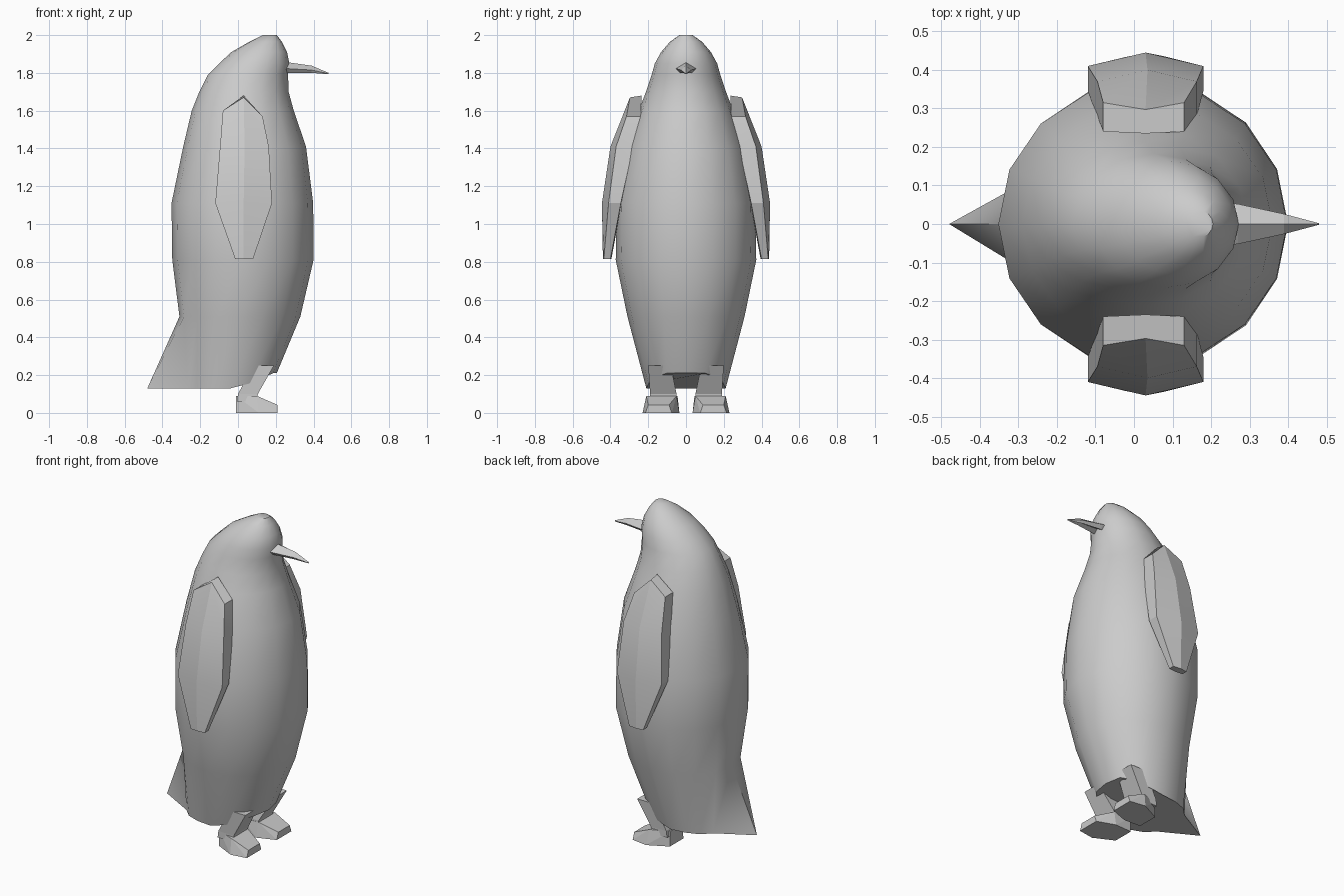
import bpy, bmesh
from math import sin, cos, pi, copysign

if "Cube" in bpy.data.objects:
    bpy.data.objects.remove(bpy.data.objects["Cube"])

N = 16


def make(name, bm, angle=None):
    bmesh.ops.recalc_face_normals(bm, faces=bm.faces)
    me = bpy.data.meshes.new(name)
    bm.to_mesh(me)
    bm.free()
    ob = bpy.data.objects.new(name, me)
    bpy.context.collection.objects.link(ob)
    if angle:
        bpy.ops.object.select_all(action='DESELECT')
        bpy.context.view_layer.objects.active = ob
        ob.select_set(True)
        bpy.ops.object.shade_smooth_by_angle(angle=angle)
    return ob


def loft(name, rings, angle=None):
    """Skin a list of equally sized point loops and cap both ends."""
    bm = bmesh.new()
    rows = [[bm.verts.new(p) for p in r] for r in rings]
    n = len(rows[0])
    for a, b in zip(rows, rows[1:]):
        for i in range(n):
            j = (i + 1) % n
            bm.faces.new((a[i], a[j], b[j], b[i]))
    bm.faces.new(rows[0])
    bm.faces.new(rows[-1])
    return make(name, bm, angle)


def hull(name, pts):
    bm = bmesh.new()
    for p in pts:
        bm.verts.new(p)
    bmesh.ops.convex_hull(bm, input=bm.verts)
    bmesh.ops.dissolve_limit(bm, angle_limit=0.02, verts=bm.verts, edges=bm.edges)
    return make(name, bm)


def ring(z, back, front, w):
    c, a = (back + front) / 2, (front - back) / 2
    return [(c + a * cos(2 * pi * i / N), w * sin(2 * pi * i / N), z) for i in range(N)]


# body: (height, back x, front x, half width)
profile = [(0.51, -.31, .33, .31), (.81, -.348, .40, .372), (1.11, -.352, .398, .368),
           (1.41, -.29, .36, .312), (1.60, -.245, .295, .25), (1.70, -.205, .268, .212),
           (1.79, -.16, .265, .182), (1.85, -.10, .272, .165), (1.91, -.035, .26, .132),
           (1.965, .06, .232, .085), (2.0, .13, .205, .035)]

# hem of the body, with the rear point pulled out into the tail
hem = []
for i in range(N):
    t = 2 * pi * i / N
    x = -.04 + .245 * cos(t)
    y = copysign(.21 * abs(sin(t)) ** (.6 if cos(t) < 0 else .75), sin(t))
    z = .13 + .08 * min(1, max(0, x / .18))
    hem.append((-.48, 0, .13) if i == N // 2 else (x, y, z))
loft("body", [hem] + [ring(*p) for p in profile], 0.7)

# beak: (x, low z, high z, half width)
beak = [(.20, 1.80, 1.862, .06), (.27, 1.80, 1.855, .052),
        (.39, 1.80, 1.838, .026), (.48, 1.793, 1.80, .002)]
loft("beak", [[(x, 0, hi), (x, w, lo * .6 + hi * .4), (x, w * .6, lo),
               (x, 0, lo * .7 + hi * .3), (x, -w * .6, lo), (x, -w, lo * .6 + hi * .4)]
              for x, lo, hi, w in beak])

# flipper rows: (rear x, rear z), (ridge x, ridge z), (lead x, lead z), inner, edge, ridge y
flipper = [((-.08, 1.60), (.03, 1.67), (.13, 1.57), .24, .315, .297),
           ((-.095, 1.41), (.035, 1.41), (.163, 1.41), .28, .37, .40),
           ((-.12, 1.11), (.03, 1.11), (.18, 1.11), .345, .41, .445),
           ((-.015, .815), (.03, .815), (.08, .815), .40, .435, .44)]

for side, s in (("left", 1), ("right", -1)):
    rows = [[(b[0], s * yi, b[1]), (b[0], s * ye, b[1]), (r[0], s * yr, r[1]),
             (f[0], s * ye, f[1]), (f[0], s * yi, f[1]), (r[0], s * (yi - .005), r[1] + .01 * (k == 0))]
            for k, (b, r, f, yi, ye, yr) in enumerate(flipper)]
    loft(side + "_flipper", rows, 0.35)

    # leg slants forward as it rises into the body
    loft(side + "_leg", [[(x0, s * y0, z), (x1, s * y0, z), (x1, s * y1, z), (x0, s * y1, z)]
                         for z, x0, x1, y0, y1 in ((.06, -.005, .10, .05, .19),
                                                   (.10, 0, .105, .05, .19),
                                                   (.25, .08, .19, .08, .20))])

    # wedge foot, sloping down to the toes
    plan = [(-.01, .045, .09), (-.01, .165, .09), (.10, .21, .09),
            (.21, .20, .042), (.21, .09, .042), (.10, .05, .09)]
    sole = [(-.01, .04), (-.01, .17), (.11, .23), (.21, .215), (.21, .075), (.10, .035)]
    hull(side + "_foot", [(x, s * y, z) for x, y, z in plan] + [(x, s * y, 0) for x, y in sole])
